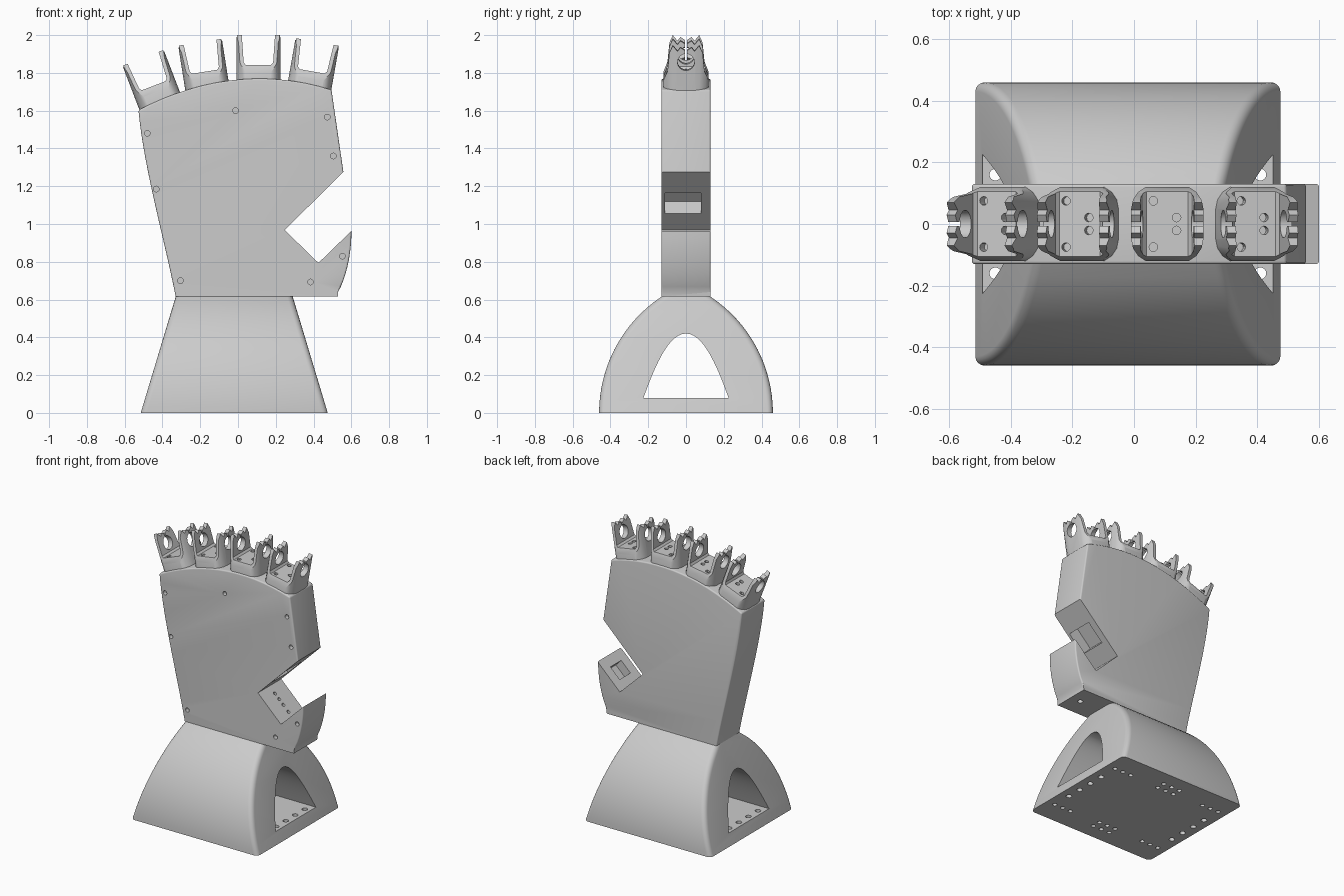
import bpy, bmesh, math
from mathutils import Matrix, Vector
from mathutils.geometry import interpolate_bezier

if "Cube" in bpy.data.objects:
    bpy.data.objects.remove(bpy.data.objects["Cube"])

GREY = (0.6, 0.6, 0.6, 1)
grey = bpy.data.materials.new("light grey plastic")
grey.use_nodes = True
grey.diffuse_color = GREY
grey.node_tree.nodes["Principled BSDF"].inputs["Base Color"].default_value = GREY


def prism(name, outlines, axis, lo, hi):
    """Extrude one or more 2D outlines along an axis."""
    place = {"X": lambda a, b, t: (t, a, b),
             "Y": lambda a, b, t: (a, t, b),
             "Z": lambda a, b, t: (a, b, t)}[axis]
    bm = bmesh.new()
    for outline in outlines:
        rings = [[bm.verts.new(place(a, b, t)) for a, b in outline] for t in (lo, hi)]
        bm.faces.new(rings[0])
        bm.faces.new(rings[1])
        for i in range(len(outline)):
            bm.faces.new((rings[0][i - 1], rings[0][i], rings[1][i], rings[1][i - 1]))
    bmesh.ops.recalc_face_normals(bm, faces=bm.faces)
    mesh = bpy.data.meshes.new(name)
    bm.to_mesh(mesh)
    bm.free()
    mesh.materials.append(grey)
    ob = bpy.data.objects.new(name, mesh)
    bpy.context.collection.objects.link(ob)
    return ob


def activate(ob):
    bpy.ops.object.select_all(action="DESELECT")
    ob.select_set(True)
    bpy.context.view_layer.objects.active = ob


def combine(ob, tool, operation="DIFFERENCE"):
    activate(ob)
    mod = ob.modifiers.new("cut", "BOOLEAN")
    mod.object, mod.operation, mod.solver = tool, operation, "EXACT"
    bpy.ops.object.modifier_apply(modifier=mod.name)
    bpy.data.objects.remove(tool)


def round_edges(ob, rule, width):
    """Fillet the sharp edges whose middle passes the rule."""
    bm = bmesh.new()
    bm.from_mesh(ob.data)
    edges = [e for e in bm.edges if e.calc_face_angle(0) > 0.5
             and rule((e.verts[0].co + e.verts[1].co) / 2)]
    bmesh.ops.bevel(bm, geom=edges, offset=width, segments=4, profile=0.5,
                    affect="EDGES", clamp_overlap=True)
    bm.to_mesh(ob.data)
    bm.free()


def finish(ob):
    activate(ob)
    bpy.ops.object.shade_smooth_by_angle(angle=math.radians(30))


def circle(x, y, r, n=16):
    return [(x + r * math.cos(2 * math.pi * i / n), y + r * math.sin(2 * math.pi * i / n))
            for i in range(n)]


def curve(*points, n=16):
    return [tuple(p) for p in interpolate_bezier(*map(Vector, points), n)]


def mirrored(half):
    """Close a right-hand half profile with its mirror image."""
    return half + [(-a, b) for a, b in reversed(half) if a > 1e-4]


def slanted(start, direction, s0, s1, depth, side):
    """Rectangle sunk into a sloping wall, in the xz plane."""
    p, d = Vector(start), Vector(direction).normalized()
    n = Vector((-d.y, d.x)) * side
    return [tuple(p + d * s + n * t) for s, t in
            ((s0, -0.02), (s1, -0.02), (s1, depth), (s0, depth))]


# Stand: arch section trimmed to sloping ends
R = 0.738
arch = mirrored([(0.46 - R + math.sqrt(R * R - z * z), z)
                 for z in [0.615 * i / 20 for i in range(21)]])
stand = prism("stand", [arch], "X", -0.6, 0.6)
ends = prism("ends", [[(-0.515, 0), (0.475, 0), (0.29, 0.615), (-0.33, 0.615)]], "Y", -1, 1)
combine(stand, ends, "INTERSECT")
round_edges(stand, lambda c: 0.005 < c.z < 0.61, 0.03)

# Tunnel through the stand
half = curve((0.225, 0.08), (0.16, 0.26), (0.09, 0.42), (0, 0.42), n=14)
combine(stand, prism("tunnel", [mirrored(half)], "X", -1, 1))

# Mounting holes in the floor
through = [circle(x, y, 0.019) for x in (-0.45, 0.41) for y in (-0.16, -0.053, 0.053, 0.16)]
combine(stand, prism("floor_holes", through, "Z", -0.05, 0.13))
blind = [circle(x * sx - 0.02, y * sy, 0.015) for sx in (-1, 1) for sy in (-1, 1)
         for x, y in ((0.3, 0.3), (0.365, 0.3), (0.43, 0.3), (0.065, 0.29), (0.065, 0.35))]
blind += [circle(-0.02, y, 0.015) for y in (-0.35, -0.29, 0.29, 0.35)]
combine(stand, prism("underside_holes", blind, "Z", -0.05, 0.04))
finish(stand)

# Palm with a thumb notch
NOTCH, INNER, CROOK, TIP = (0.558, 1.275), (0.247, 0.968), (0.426, 0.794), (0.6, 0.963)
outline = curve((-0.33, 0.615), (-0.385, 0.9), (-0.5, 1.3), (-0.527, 1.603))
outline += curve((-0.527, 1.603), (-0.2, 1.775), (0.15, 1.82), (0.495, 1.71))[1:]
outline += [NOTCH, INNER, CROOK]
outline += curve(TIP, (0.602, 0.85), (0.575, 0.72), (0.53, 0.64), n=10) + [(0.528, 0.615)]
palm = prism("palm", [outline], "Y", -0.13, 0.13)
round_edges(palm, lambda c: c.z > 0.635 and (c.x < 0.2 or c.z > 1.3
                                            or (c.x > 0.53 and c.z < 0.95)), 0.022)

# Thumb sockets in the notch walls
up, low = Vector(NOTCH) - Vector(INNER), Vector(TIP) - Vector(CROOK)
combine(palm, prism("socket", [slanted(INNER, up, 0.125, 0.28, 0.09, 1)], "Y", -0.11, 0.08))
combine(palm, prism("thumb_socket", [slanted(CROOK, low, 0.07, 0.17, 0.06, -1)],
                    "Y", -0.06, 0.06))

# Pin holes in the short notch wall
pins = prism("pins", [circle(s, 0, 0.012) for s in (0.06, 0.105, 0.15, 0.205)],
             "Z", -0.05, 0.05)
pins.data.transform(Matrix.Translation((INNER[0], 0, INNER[1]))
                    @ Matrix.Rotation(math.radians(44.2), 4, "Y"))
combine(palm, pins)

# Screw holes in the front, and one under the thumb
screws = [(-0.48, 1.48), (-0.013, 1.6), (0.473, 1.566), (0.505, 1.36),
          (-0.433, 1.185), (-0.305, 0.7), (0.384, 0.693), (0.553, 0.83)]
combine(palm, prism("screw_holes", [circle(x, z, 0.015) for x, z in screws],
                    "Y", -0.2, -0.1))
combine(palm, prism("thumb_hole", [circle(0.45, 0, 0.018)], "Z", 0.5, 0.66))
finish(palm)

# Knuckle: forked bracket with slit round bearings
HUB, HUB_R = 0.142, 0.045
side = [(0.12, -0.05), (0.12, 0.035), (0.098, 0.09), (0.088, 0.19), (0.07, 0.23),
        (0.045, 0.2), (0.03, 0.22), (0.006, 0.205)]
side += [(HUB_R * math.cos(math.radians(a)), HUB + HUB_R * math.sin(math.radians(a)))
         for a in range(82, -91, -172 // 10)]
side += [(0, HUB - HUB_R)]
knuckle = prism("knuckle_1", [[(-0.117, -0.125), (0.117, -0.125), (0.117, 0.125),
                               (-0.117, 0.125)]], "Z", -0.05, 0.24)
round_edges(knuckle, lambda c: 0.09 < c.z < 0.1, 0.075)
combine(knuckle, prism("fork", [mirrored(side)], "X", -0.2, 0.2), "INTERSECT")
channel = mirrored([(0.067, 0.072), (0.078, 0.085), (0.09, 0.26)])
combine(knuckle, prism("channel", [channel], "Y", -0.2, 0.2))
seat_holes = [circle(x, s * y, 0.014, 12) for s in (-1, 1)
              for x, y in ((-0.045, 0.075), (0.03, 0.021))]
combine(knuckle, prism("seat_holes", seat_holes, "Z", 0.03, 0.1))
finish(knuckle)

# Four knuckles fanned along the top of the palm
fan = [(-0.42, 1.665, -21), (-0.165, 1.735, -9), (0.108, 1.77, 0), (0.38, 1.737, 10)]
for i, (x, z, tilt) in enumerate(fan):
    ob = knuckle if i == 0 else knuckle.copy()
    if i:
        bpy.context.collection.objects.link(ob)
    ob.name = f"knuckle_{i + 1}"
    ob.location = (x, 0, z)
    ob.rotation_euler = (0, math.radians(tilt), 0)
